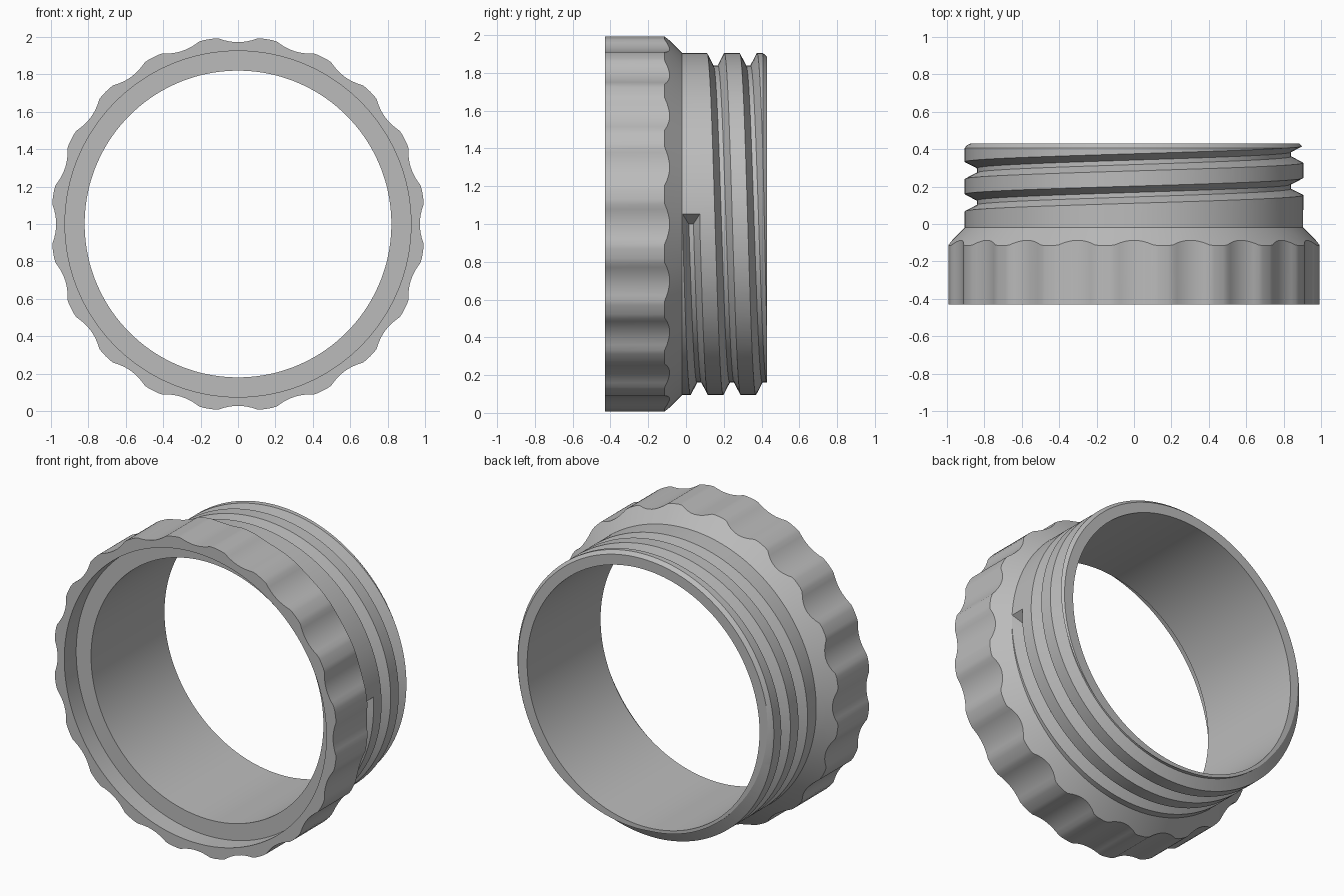
import bpy, bmesh, math

if "Cube" in bpy.data.objects:
    bpy.data.objects.remove(bpy.data.objects["Cube"], do_unlink=True)

SEG, LOBES = 240, 20
PITCH = 0.173
CONE_Y = -0.115          # where the grip meets the cone

grey = bpy.data.materials.new("plain grey")
grey.use_nodes = True
grey.diffuse_color = (0.5, 0.5, 0.5, 1)
grey.node_tree.nodes["Principled BSDF"].inputs["Base Color"].default_value = (0.5, 0.5, 0.5, 1)


def grip_radius(a):
    """Full radius with a shallow finger scallop at each lobe."""
    step = 2 * math.pi / LOBES
    d = abs((a + step / 2) % step - step / 2) / 0.11
    return 1 - 0.028 * max(0, 1 - d * d)


def polar(r, y, a):
    return (r * math.cos(a), y, 1 + r * math.sin(a))


def finish(name, sections, closed):
    """Skin a row of closed cross-sections into a solid."""
    bm = bmesh.new()
    rows = [[bm.verts.new(p) for p in s] for s in sections]
    n = len(rows[0])
    pairs = list(zip(rows, rows[1:]))
    if closed:
        pairs.append((rows[-1], rows[0]))
    else:
        bm.faces.new(rows[0])
        bm.faces.new(rows[-1])
    for a, b in pairs:
        for i in range(n):
            j = (i + 1) % n
            bm.faces.new((a[i], a[j], b[j], b[i]))
    bmesh.ops.recalc_face_normals(bm, faces=bm.faces)
    mesh = bpy.data.meshes.new(name)
    bm.to_mesh(mesh)
    bm.free()
    mesh.materials.append(grey)
    ob = bpy.data.objects.new(name, mesh)
    bpy.context.collection.objects.link(ob)
    return ob


# Ring body: scalloped grip, cone, neck, chamfered rim, bore and front recess
body = []
for k in range(SEG):
    a = 2 * math.pi * k / SEG
    g = grip_radius(a)
    profile = [(g, -0.43), (g, CONE_Y + 1 - g), (0.905, -0.02), (0.905, 0.407),
               (0.885, 0.43), (0.82, 0.43), (0.82, -0.31), (0.925, -0.31), (0.925, -0.43)]
    body.append([polar(r, y, a) for r, y in profile])
ring = finish("threaded_ring", body, True)

# Helical cutter: starts at the side and runs clockwise out through the rim
outer, root = 0.93, 0.84
half_root = 0.012
half_outer = half_root + (outer - root) * 0.52
cut = []
turns, per_turn = 2.8, 120
for k in range(int(turns * per_turn) + 1):
    t = k / per_turn
    a = -2 * math.pi * t
    y = 0.027 + PITCH * t
    lead = 0.078 if k == 0 else 0   # sloped end wall where the groove begins
    cut.append([polar(outer, y - half_outer, a + lead), polar(root, y - half_root, a),
                polar(root, y + half_root, a), polar(outer, y + half_outer, a + lead)])
cutter = finish("thread_cutter", cut, False)

mod = ring.modifiers.new("thread groove", "BOOLEAN")
mod.operation = "DIFFERENCE"
mod.solver = "EXACT"
mod.object = cutter
bpy.ops.object.select_all(action="DESELECT")
ring.select_set(True)
bpy.context.view_layer.objects.active = ring
bpy.ops.object.modifier_apply(modifier=mod.name)
bpy.data.objects.remove(cutter, do_unlink=True)
bpy.ops.object.shade_smooth_by_angle(angle=math.radians(25))
